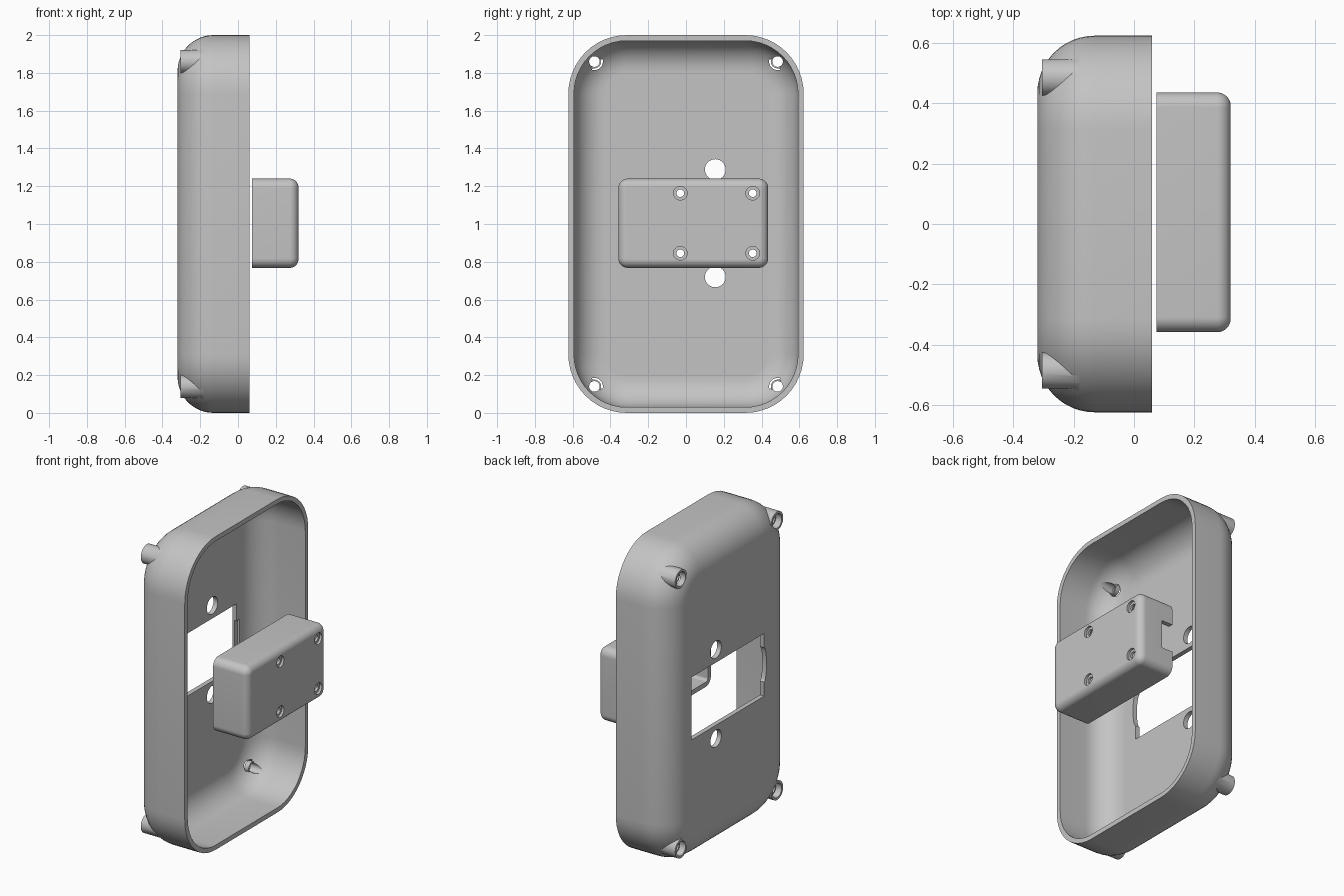
import bpy, bmesh, math
from mathutils import Matrix

if "Cube" in bpy.data.objects:
    bpy.data.objects.remove(bpy.data.objects["Cube"])

grey = bpy.data.materials.new("plain grey")
grey.use_nodes = True
COLOUR = (0.55, 0.55, 0.55, 1)
grey.diffuse_color = COLOUR
grey.node_tree.nodes["Principled BSDF"].inputs["Base Color"].default_value = COLOUR


def finish_mesh(bm, name):
    bmesh.ops.recalc_face_normals(bm, faces=bm.faces)
    mesh = bpy.data.meshes.new(name)
    bm.to_mesh(mesh)
    bm.free()
    obj = bpy.data.objects.new(name, mesh)
    bpy.context.scene.collection.objects.link(obj)
    return obj


def rounded_loop(y0, y1, z0, z1, r, steps=12):
    """Rounded rectangle outline in the YZ plane."""
    pts = []
    corners = [(y1 - r, z1 - r), (y0 + r, z1 - r), (y0 + r, z0 + r), (y1 - r, z0 + r)]
    for q, (cy, cz) in enumerate(corners):
        for i in range(steps + 1):
            a = math.pi / 2 * (q + i / steps)
            pts.append((cy + r * math.cos(a), cz + r * math.sin(a)))
    return pts


def stack(name, bounds, radius, rings):
    """Solid lofted through (x, inset) rings of a rounded rectangle."""
    y0, y1, z0, z1 = bounds
    bm = bmesh.new()
    loops = []
    for x, d in rings:
        outline = rounded_loop(y0 + d, y1 - d, z0 + d, z1 - d, radius - d)
        loops.append([bm.verts.new((x, y, z)) for y, z in outline])
    for a, b in zip(loops, loops[1:]):
        for i in range(len(a)):
            j = (i + 1) % len(a)
            bm.faces.new((a[i], a[j], b[j], b[i]))
    bm.faces.new(loops[0])
    bm.faces.new(loops[-1])
    return finish_mesh(bm, name)


def round_edge(x_end, side, r, steps=12):
    """Quarter-round rings from a flat face at x_end to the full outline."""
    return [(x_end + side * r * (1 - math.cos(t)), r * (1 - math.sin(t)))
            for t in (math.pi / 2 * i / steps for i in range(steps + 1))]


def rod(x0, x1, y, z, r, rz=None):
    """Cylinder along x, optionally elliptical."""
    bm = bmesh.new()
    m = (Matrix.Translation(((x0 + x1) / 2, y, z))
         @ Matrix.Diagonal((1, 1, (rz or r) / r, 1))
         @ Matrix.Rotation(math.pi / 2, 4, 'Y'))
    bmesh.ops.create_cone(bm, cap_ends=True, segments=40, radius1=r, radius2=r,
                          depth=x1 - x0, matrix=m)
    return finish_mesh(bm, "helper")


def block(x0, x1, y0, y1, z0, z1):
    bm = bmesh.new()
    m = (Matrix.Translation(((x0 + x1) / 2, (y0 + y1) / 2, (z0 + z1) / 2))
         @ Matrix.Diagonal((x1 - x0, y1 - y0, z1 - z0, 1)))
    bmesh.ops.create_cube(bm, size=1, matrix=m)
    return finish_mesh(bm, "helper")


def combine(obj, tool, operation='DIFFERENCE'):
    """Apply one boolean and discard the tool."""
    tool.hide_render = True
    mod = obj.modifiers.new("combine", 'BOOLEAN')
    mod.operation, mod.object, mod.solver = operation, tool, 'EXACT'
    deps = bpy.context.evaluated_depsgraph_get()
    mesh = bpy.data.meshes.new_from_object(obj.evaluated_get(deps))
    obj.modifiers.clear()
    obj.data = mesh
    bpy.data.objects.remove(tool)


def dress(obj):
    """Material and shading: smooth rounds, flat planes."""
    obj.data.materials.clear()
    obj.data.materials.append(grey)
    bpy.ops.object.select_all(action='DESELECT')
    obj.select_set(True)
    bpy.context.view_layer.objects.active = obj
    bpy.ops.object.shade_smooth_by_angle(angle=math.radians(30))
    for p in obj.data.polygons:
        p.material_index = 0
        if abs(p.normal.x) > 0.9995:
            p.use_smooth = False


WALL = 0.03
MID = 1.005
BACK, RIM = -0.32, 0.06

# Tray: outer solid, corner bosses, then the hollow
tray_bounds = (-0.623, 0.623, 0, 2)
tray = stack("tray_shell", tray_bounds, 0.31, round_edge(BACK, 1, 0.19) + [(RIM, 0)])
corners = [(y, z) for y in (-0.485, 0.485) for z in (0.14, 1.86)]
for y, z in corners:
    combine(tray, rod(-0.305, -0.15, y, z, 0.06), 'UNION')
hollow_rings = [(x, d + WALL) for x, d in round_edge(BACK + WALL, 1, 0.16)]
combine(tray, stack("helper", tray_bounds, 0.31, hollow_rings + [(RIM + 0.1, WALL)]))

# Screw sockets in the corner bosses
for y, z in corners:
    combine(tray, rod(-0.4, -0.25, y, z, 0.045))
    combine(tray, rod(-0.27, -0.24, y, z, 0.036), 'UNION')
    combine(tray, rod(-0.4, 0, y, z, 0.028))

# Window with a curved finger notch and a shallow cable recess, plus two holes
combine(tray, block(-0.4, -0.2, -0.33, 0.40, MID - 0.2, MID + 0.2))
combine(tray, rod(-0.41, -0.21, -0.33, MID, 0.025, 0.11))
combine(tray, block(-0.306, -0.22, 0.38, 0.43, MID - 0.09, MID + 0.09))
for z in (0.72, 1.288):
    combine(tray, rod(-0.4, -0.2, 0.155, z, 0.055))
dress(tray)

# Cover box: rounded outside, hollow towards the tray
X0, X1 = 0.075, 0.32
box_bounds = (-0.358, 0.435, 0.768, 1.24)
box = stack("cover_box", box_bounds, 0.05, round_edge(X1, -1, 0.045) + [(X0, 0)])
combine(box, stack("helper", box_bounds, 0.05, [(X0 - 0.1, WALL), (X1 - WALL, WALL)]))

# Cable notch and counterbored screw holes
combine(box, block(X0 - 0.05, X0 + 0.08, 0.38, 0.5, MID - 0.09, MID + 0.09))
for y in (-0.03, 0.353):
    for z in (0.845, 1.163):
        combine(box, rod(X1 - 0.015, X1 + 0.05, y, z, 0.036))
        combine(box, rod(X1 - 0.1, X1 + 0.06, y, z, 0.02))
dress(box)
